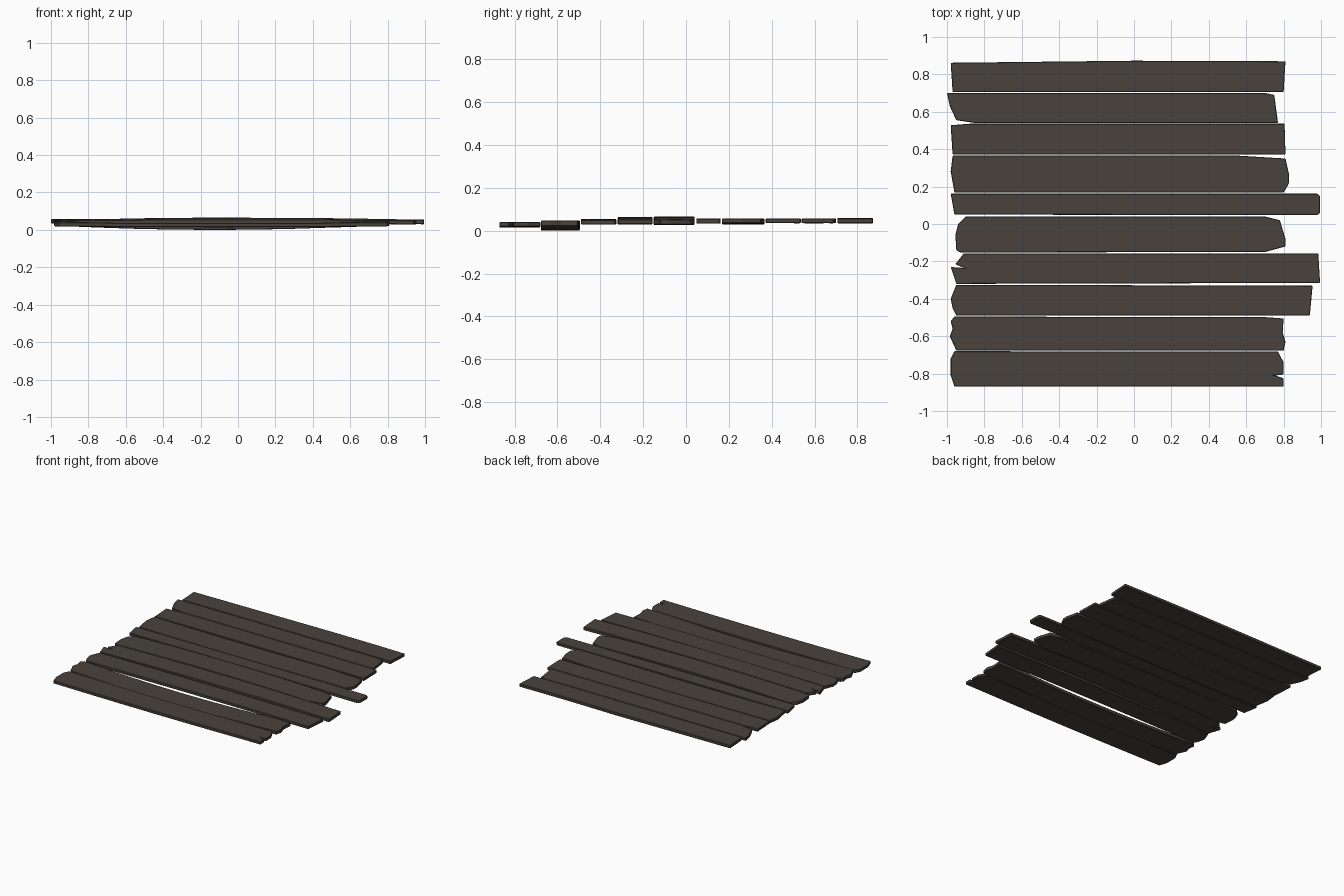
import bpy
import bmesh
from mathutils import Vector

default_cube = bpy.data.objects.get("Cube")
if default_cube:
    bpy.data.objects.remove(default_cube, do_unlink=True)

# Weathered wood colour
wood = bpy.data.materials.new("dark_weathered_wood")
wood.use_nodes = True
wood_colour = (0.066, 0.055, 0.045, 1)
wood.diffuse_color = wood_colour
shader = wood.node_tree.nodes["Principled BSDF"]
shader.inputs["Base Color"].default_value = wood_colour
shader.inputs["Roughness"].default_value = 0.9

SLICES = 8


def make_plank(name, left_end, right_end, end_z, middle_z, thickness):
    """Board from its left outline (back to front) and right outline (front to back)."""
    bm = bmesh.new()
    bm.faces.new([bm.verts.new((x, y, 0)) for x, y in left_end + right_end])

    # Cross cuts let the long board bow gently
    start = max(x for x, y in left_end)
    stop = min(x for x, y in right_end)
    for i in range(1, SLICES):
        cut_x = start + (stop - start) * i / SLICES
        geometry = bm.verts[:] + bm.edges[:] + bm.faces[:]
        bmesh.ops.bisect_plane(bm, geom=geometry, plane_co=(cut_x, 0, 0),
                               plane_no=(1, 0, 0))

    # Thicken the outline
    extruded = bmesh.ops.extrude_face_region(bm, geom=bm.faces[:])
    moved = [g for g in extruded["geom"] if isinstance(g, bmesh.types.BMVert)]
    bmesh.ops.translate(bm, verts=moved, vec=Vector((0, 0, thickness)))
    bmesh.ops.recalc_face_normals(bm, faces=bm.faces[:])

    # Bow along the length
    centre, half = (start + stop) / 2, (stop - start) / 2
    for v in bm.verts:
        curve = max(0, 1 - ((v.co.x - centre) / half) ** 2)
        v.co.z += end_z + (middle_z - end_z) * curve - thickness / 2

    mesh = bpy.data.meshes.new(name)
    bm.to_mesh(mesh)
    bm.free()
    mesh.materials.append(wood)
    board = bpy.data.objects.new(name, mesh)
    bpy.context.collection.objects.link(board)

    # Slightly worn edges
    worn = board.modifiers.new("worn_edges", "BEVEL")
    worn.width = 0.003
    worn.segments = 1
    worn.limit_method = "ANGLE"
    return board


# Boards from front to back
make_plank("front_plank_with_split",
           [(-.96, -.68), (-.98, -.72), (-.98, -.81), (-.96, -.87)],
           [(.8, -.87), (.8, -.825), (.755, -.81), (.8, -.805), (.8, -.74), (.77, -.682)],
           end_z=.03, middle_z=.025, thickness=.022)
make_plank("sagging_plank",
           [(-.96, -.495), (-.98, -.52), (-.97, -.56), (-.985, -.6), (-.95, -.677)],
           [(.8, -.677), (.81, -.63), (.795, -.58), (.8, -.505), (.7, -.498)],
           end_z=.035, middle_z=.013, thickness=.026)
make_plank("long_plank",
           [(-.95, -.325), (-.98, -.4), (-.97, -.45), (-.95, -.49)],
           [(.94, -.49), (.955, -.33)],
           end_z=.04, middle_z=.045, thickness=.022)
make_plank("long_plank_with_split",
           [(-.91, -.157), (-.955, -.215), (-.91, -.235), (-.98, -.23), (-.95, -.32)],
           [(.995, -.315), (.985, -.157)],
           end_z=.042, middle_z=.053, thickness=.024)
make_plank("rounded_plank",
           [(-.9, .04), (-.94, 0), (-.955, -.06), (-.95, -.14), (-.93, -.152)],
           [(.7, -.15), (.81, -.12), (.81, -.08), (.78, .02), (.7, .04)],
           end_z=.04, middle_z=.053, thickness=.025)
make_plank("narrow_plank",
           [(-.98, .162), (-.96, .05)],
           [(.98, .048), (.995, .06), (.995, .15), (.98, .162)],
           end_z=.045, middle_z=.047, thickness=.022)
make_plank("wide_plank",
           [(-.97, .366), (-.98, .28), (-.96, .168)],
           [(.8, .168), (.83, .22), (.83, .26), (.81, .35), (.55, .366)],
           end_z=.046, middle_z=.041, thickness=.023)
make_plank("square_plank",
           [(-.88, .536), (-.98, .528), (-.97, .372)],
           [(.81, .372), (.805, .536)],
           end_z=.046, middle_z=.047, thickness=.022)
make_plank("slanted_plank",
           [(-1, .7), (-.985, .63), (-.95, .555), (-.85, .54)],
           [(.77, .54), (.75, .69), (.7, .701)],
           end_z=.046, middle_z=.047, thickness=.022)
make_plank("back_plank",
           [(0, .873), (-.98, .862), (-.97, .706)],
           [(.8, .706), (.81, .87)],
           end_z=.046, middle_z=.048, thickness=.023)
